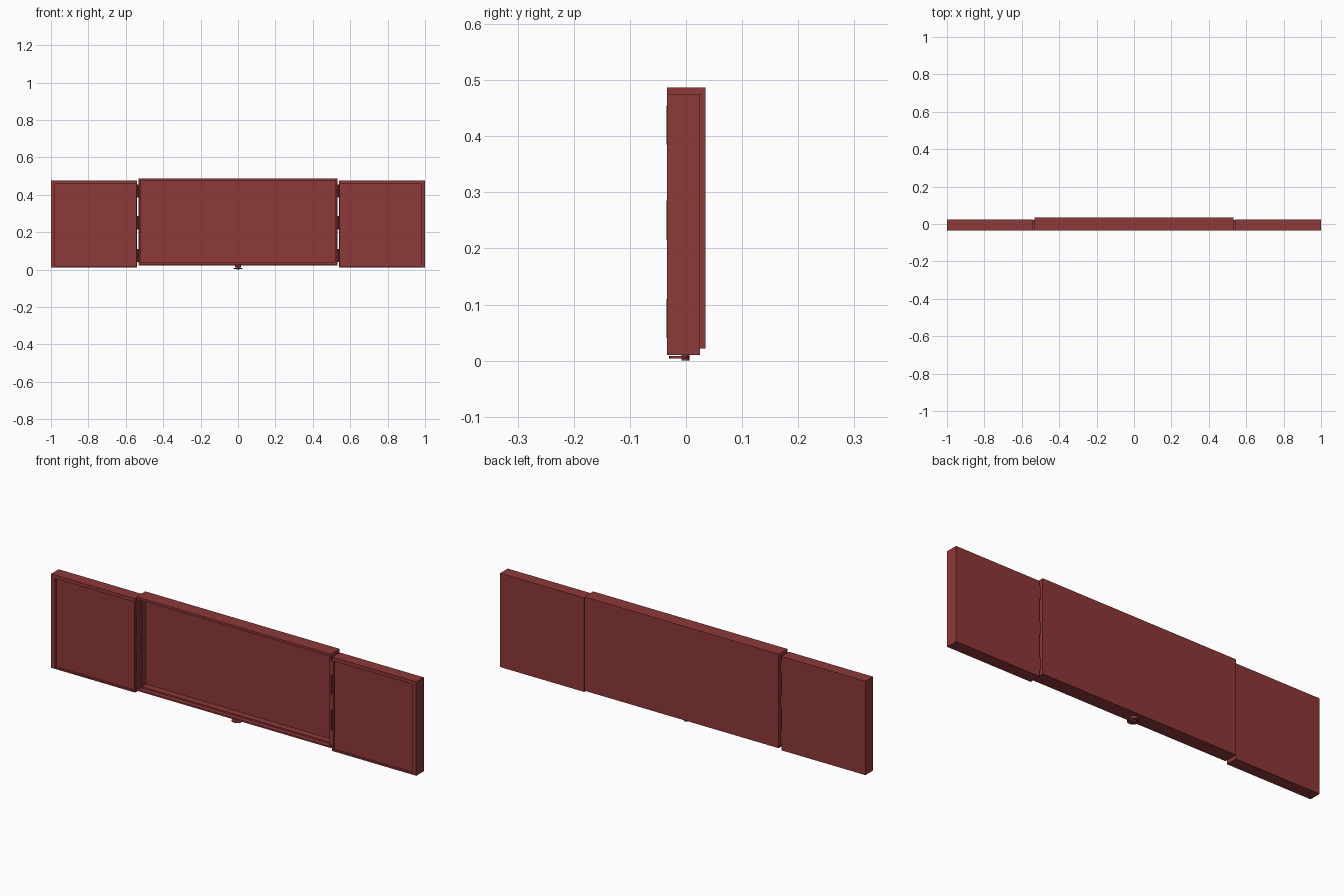
import bpy, bmesh
from mathutils import Matrix

if "Cube" in bpy.data.objects:
    bpy.data.objects.remove(bpy.data.objects["Cube"])

mat = bpy.data.materials.new("dark_red")
mat.diffuse_color = (0.27, 0.04, 0.04, 1)
mat.use_nodes = True
mat.node_tree.nodes["Principled BSDF"].inputs["Base Color"].default_value = mat.diffuse_color


def finish(bm, name):
    bmesh.ops.recalc_face_normals(bm, faces=bm.faces)
    me = bpy.data.meshes.new(name)
    bm.to_mesh(me)
    bm.free()
    ob = bpy.data.objects.new(name, me)
    bpy.context.collection.objects.link(ob)
    me.materials.append(mat)
    return ob


def box(name, x0, x1, y0, y1, z0, z1):
    bm = bmesh.new()
    bmesh.ops.create_cube(bm, size=1)
    for v in bm.verts:
        v.co.x = x0 if v.co.x < 0 else x1
        v.co.y = y0 if v.co.y < 0 else y1
        v.co.z = z0 if v.co.z < 0 else z1
    return finish(bm, name)


def cylinder(name, r, depth, loc, sides=16, scale_y=1):
    bm = bmesh.new()
    bmesh.ops.create_cone(bm, cap_ends=True, segments=sides, radius1=r, radius2=r, depth=depth,
                          matrix=Matrix.Translation(loc) @ Matrix.Diagonal((1, scale_y, 1, 1)))
    return finish(bm, name)


def tray(name, outer, inner, y_front, y_floor, y_back):
    """Closed panel with a rectangular recess in its front face."""
    bm = bmesh.new()

    def loop(r, y):
        x0, x1, z0, z1 = r
        return [bm.verts.new((x, y, z)) for x, z in ((x0, z0), (x1, z0), (x1, z1), (x0, z1))]
    loops = [loop(outer, y_back), loop(outer, y_front), loop(inner, y_front), loop(inner, y_floor)]
    for a, b in zip(loops, loops[1:]):
        for i in range(4):
            j = (i + 1) % 4
            bm.faces.new((a[i], a[j], b[j], b[i]))
    bm.faces.new(loops[0])
    bm.faces.new(loops[-1])
    return finish(bm, name)


# Central deep case
tray("center_case", (-0.532, 0.532, 0.022, 0.487), (-0.524, 0.524, 0.03, 0.475), -0.034, 0.02, 0.035)
# Ledge and stepped liners inside the case
box("bottom_ledge", -0.524, 0.524, -0.012, 0.02, 0.03, 0.037)
for s, side in ((-1, "left"), (1, "right")):
    a, b = sorted((s * 0.524, s * 0.518))
    box(side + "_liner", a, b, -0.01, 0.02, 0.03, 0.475)

# Side wings with shallow framed fronts, and hinges in the gaps
for s, side in ((-1, "left"), (1, "right")):
    x = sorted((s * 0.54, s * 1.0))
    xi = sorted((s * 0.546, s * 0.978))
    tray(side + "_wing", (*x, 0.01, 0.475), (*xi, 0.018, 0.457), -0.034, -0.025, 0.025)
    for k, z in enumerate((0.075, 0.25, 0.42)):
        cylinder(f"{side}_hinge_{k}", 0.005, 0.07, (s * 0.536, -0.03, z), 12)
        a, b = sorted((s * 0.53, s * 0.542))
        box(f"{side}_hinge_leaf_{k}", a, b, -0.027, 0.022, z - 0.03, z + 0.03)

# Turn latch below the case
cylinder("latch_stem", 0.007, 0.022, (0, -0.001, 0.011), 16)
cylinder("latch_plate", 0.024, 0.004, (0, -0.012, 0.006), 24, 0.75)
cylinder("latch_collar", 0.016, 0.012, (0, 0, 0.016), 16)
